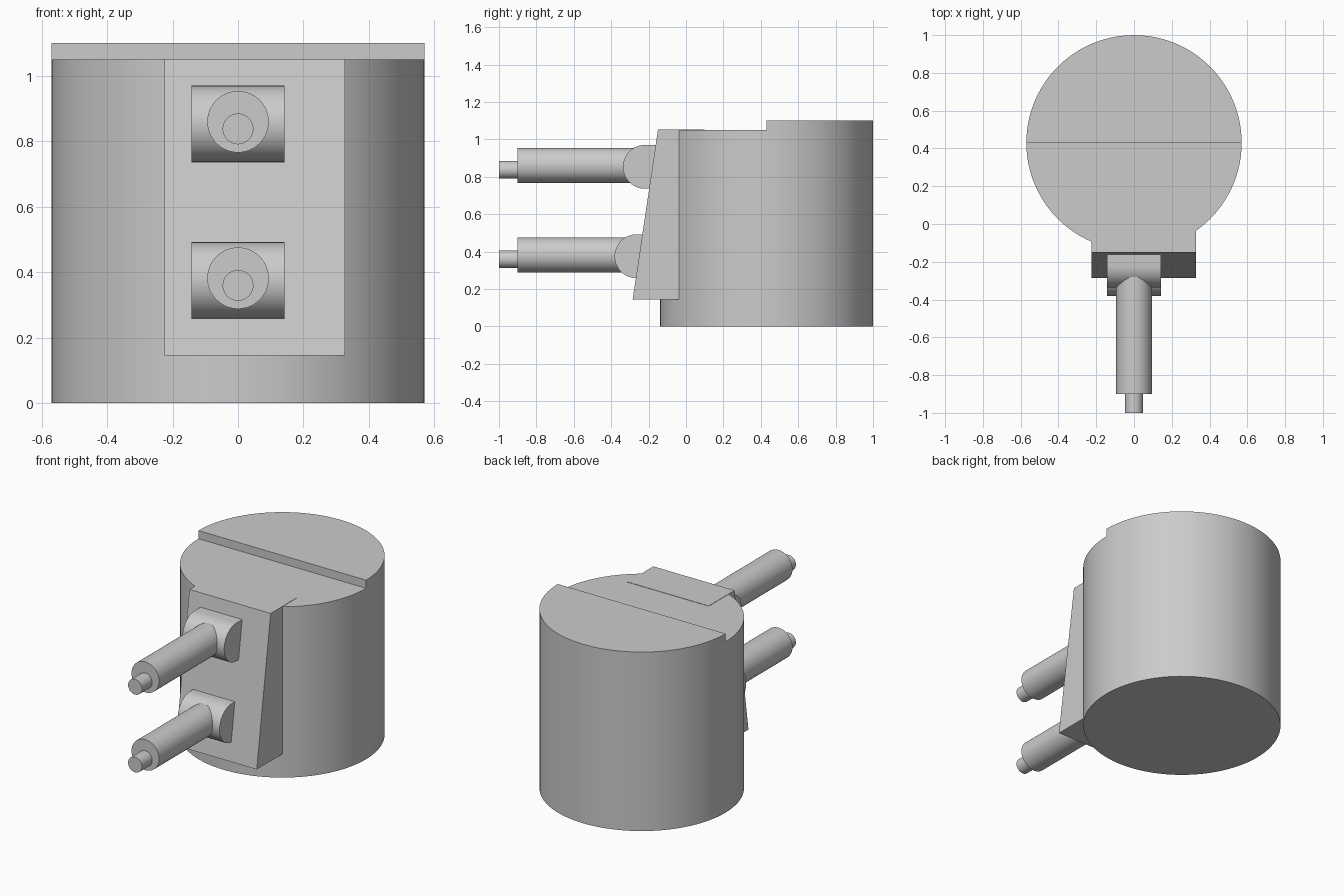
import bpy, bmesh, math
from mathutils import Matrix

if "Cube" in bpy.data.objects:
    bpy.data.objects.remove(bpy.data.objects["Cube"])

GREY = (0.6, 0.6, 0.6, 1)
mat = bpy.data.materials.new("plain grey")
mat.use_nodes = True
mat.diffuse_color = GREY
next(n for n in mat.node_tree.nodes
     if n.type == 'BSDF_PRINCIPLED').inputs["Base Color"].default_value = GREY


def finish(name, bm, smooth=True):
    bmesh.ops.recalc_face_normals(bm, faces=bm.faces)
    mesh = bpy.data.meshes.new(name)
    bm.to_mesh(mesh)
    bm.free()
    mesh.materials.append(mat)
    obj = bpy.data.objects.new(name, mesh)
    bpy.context.collection.objects.link(obj)
    if smooth:
        bpy.ops.object.select_all(action='DESELECT')
        obj.select_set(True)
        bpy.context.view_layer.objects.active = obj
        bpy.ops.object.shade_smooth_by_angle(angle=math.radians(30))
    return obj


def side_profile(name, points, x0, x1, smooth=True):
    """Extrude a (y, z) outline along x."""
    bm = bmesh.new()
    face = bm.faces.new([bm.verts.new((x0, y, z)) for y, z in points])
    new = bmesh.ops.extrude_face_region(bm, geom=[face], use_keep_orig=True)["geom"]
    verts = [v for v in new if isinstance(v, bmesh.types.BMVert)]
    bmesh.ops.translate(bm, verts=verts, vec=(x1 - x0, 0, 0))
    return finish(name, bm, smooth)


def rod(name, radius, y0, y1, z):
    """Cylinder lying along y."""
    bm = bmesh.new()
    place = Matrix.Translation((0, (y0 + y1) / 2, z)) @ Matrix.Rotation(math.pi / 2, 4, 'X')
    bmesh.ops.create_cone(bm, cap_ends=True, segments=48, radius1=radius,
                          radius2=radius, depth=abs(y1 - y0), matrix=place)
    return finish(name, bm)


# Round drum body, its rear half raised by a small step
CENTRE_Y, RADIUS, SIDES = 0.43, 0.57, 96
LOW, STEP = 1.05, 0.05
bm = bmesh.new()
ring = [bm.verts.new((RADIUS * math.cos(a), CENTRE_Y + RADIUS * math.sin(a), 0))
        for a in (2 * math.pi * i / SIDES for i in range(SIDES))]
top = [bm.verts.new((v.co.x, v.co.y, LOW)) for v in ring]
bm.faces.new(ring)
for i in range(SIDES):
    j = (i + 1) % SIDES
    bm.faces.new((ring[i], ring[j], top[j], top[i]))
half = SIDES // 2
rear = bm.faces.new(top[:half + 1])
bm.faces.new(top[half:] + top[:1])
raised = bmesh.ops.extrude_face_region(bm, geom=[rear])["geom"]
bmesh.ops.translate(bm, vec=(0, 0, STEP),
                    verts=[v for v in raised if isinstance(v, bmesh.types.BMVert)])
finish("drum_body", bm)

# Sloped front plate, a wedge running back into the drum
side_profile("front_plate",
             [(-0.285, 0.145), (0.1, 0.145), (0.1, 1.052), (-0.15, 1.052)],
             -0.225, 0.327, smooth=False)

# Two guns: rounded mount, barrel and thin muzzle
NOSE = 0.117
for label, y, z in (("upper", -0.22, 0.853), ("lower", -0.265, 0.375)):
    outline = [(y - NOSE * math.sin(a), z + NOSE * math.cos(a))
               for a in (math.pi * i / 24 for i in range(25))]
    outline += [(-0.1, z - NOSE), (-0.1, z + NOSE)]
    side_profile(label + "_mount", outline, -0.142, 0.142)
    rod(label + "_barrel", 0.094, -0.9, y, z + 0.007)
    rod(label + "_muzzle", 0.047, -1.0, -0.88, z - 0.015)
